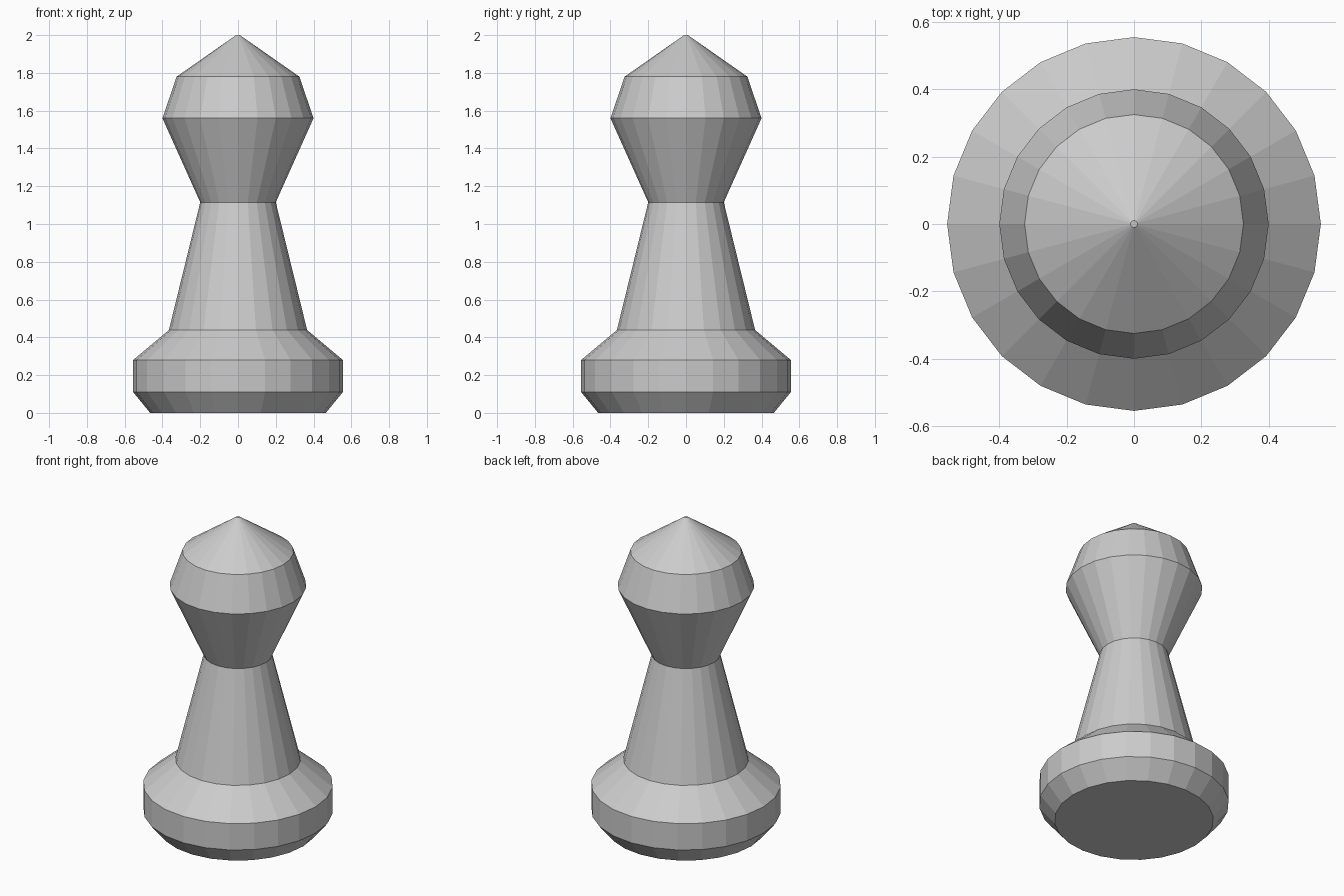
import bpy, bmesh, math

cube = bpy.data.objects.get("Cube")
if cube:
    bpy.data.objects.remove(cube, do_unlink=True)

SIDES = 24

grey = bpy.data.materials.new("plain_grey")
grey.use_nodes = True
colour = (0.6, 0.6, 0.6, 1)
grey.diffuse_color = colour
grey.node_tree.nodes["Principled BSDF"].inputs["Base Color"].default_value = colour


def lathe(name, profile):
    """Turn a (radius, height) profile into a capped, flat-shaded solid."""
    bm = bmesh.new()
    rings = []
    for r, z in profile:
        angles = [math.tau * i / SIDES for i in range(SIDES)]
        rings.append([bm.verts.new((r * math.cos(a), r * math.sin(a), z)) for a in angles])
    for low, high in zip(rings, rings[1:]):
        for i in range(SIDES):
            j = (i + 1) % SIDES
            bm.faces.new((low[i], low[j], high[j], high[i]))
    bm.faces.new(rings[0][::-1])
    bm.faces.new(rings[-1])
    mesh = bpy.data.meshes.new(name)
    bm.to_mesh(mesh)
    bm.free()
    mesh.materials.append(grey)
    obj = bpy.data.objects.new(name, mesh)
    bpy.context.collection.objects.link(obj)
    return obj


# Bevelled foot whose sloping top runs into the stem
lathe("base", [(0.465, 0), (0.555, 0.11), (0.555, 0.28), (0.305, 0.49)])

# Tapered stem, flared head and pointed cap
lathe("stem_and_head", [(0.4, 0.3), (0.2, 1.115), (0.4, 1.56), (0.325, 1.78), (0.01, 2)])
